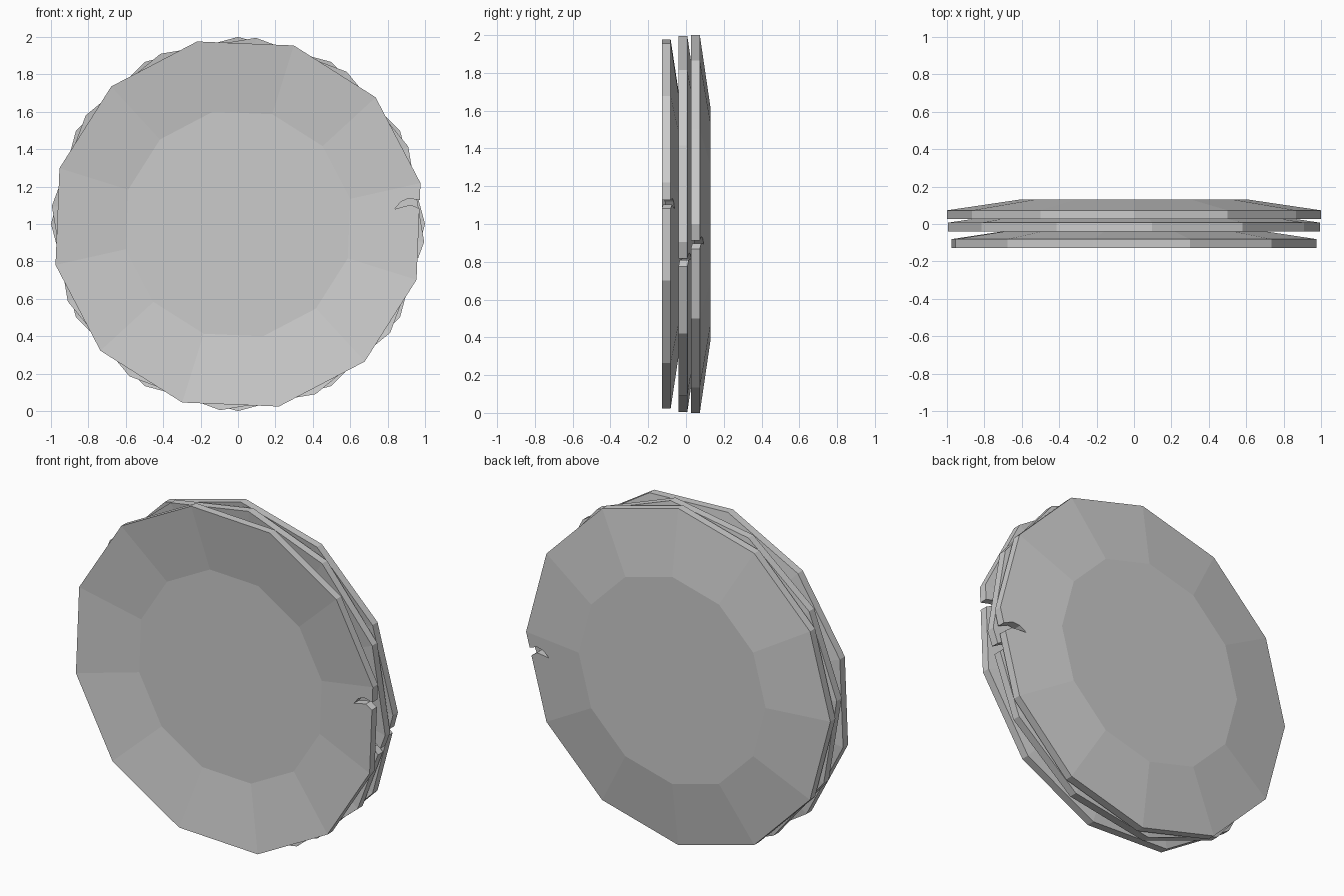
import bpy, bmesh
from math import sin, cos, radians

if "Cube" in bpy.data.objects:
    bpy.data.objects.remove(bpy.data.objects["Cube"])

SIDES = 12
R_OUT, R_IN = 1.0, 0.615
THICK, DISH = 0.047, 0.057

# Crescent chip in the rim, as (x, z) about the plate centre, for a plate turned 12.65 degrees
CHIP_TURN = 12.65
CHIP = [(1.05, 0.125), (0.976, 0.127), (0.912, 0.137), (0.87, 0.118), (0.837, 0.079),
        (0.88, 0.092), (0.925, 0.103), (0.968, 0.083), (1.05, 0.06)]


def make_object(name, bm):
    bmesh.ops.recalc_face_normals(bm, faces=bm.faces[:])
    mesh = bpy.data.meshes.new(name)
    bm.to_mesh(mesh)
    bm.free()
    ob = bpy.data.objects.new(name, mesh)
    bpy.context.collection.objects.link(ob)
    return ob


def turned(x, z, deg):
    a = radians(deg)
    return x * cos(a) - z * sin(a), 1 + x * sin(a) + z * cos(a)


def dish_plate(name, y, turn):
    # Dished sheet: front inner, front rim, back rim, back inner rings
    bm = bmesh.new()
    rings = []
    for r, dy in ((R_IN, DISH), (R_OUT, 0), (R_OUT, THICK), (R_IN, THICK + DISH)):
        ring = []
        for i in range(SIDES):
            x, z = turned(r, 0, turn + i * 360 / SIDES)
            ring.append(bm.verts.new((x, y + dy, z)))
        rings.append(ring)
    for a, b in zip(rings, rings[1:]):
        for i in range(SIDES):
            j = (i + 1) % SIDES
            bm.faces.new((a[i], a[j], b[j], b[i]))
    bm.faces.new(rings[0])
    bm.faces.new(rings[-1])
    plate = make_object(name, bm)

    # Cutter for the chip in the rim
    bm = bmesh.new()
    pts = [turned(px, pz, turn - CHIP_TURN) for px, pz in CHIP]
    front = [bm.verts.new((x, y - 0.1, z)) for x, z in pts]
    back = [bm.verts.new((x, y + 0.25, z)) for x, z in pts]
    n = len(pts)
    for i in range(n):
        j = (i + 1) % n
        bm.faces.new((front[i], front[j], back[j], back[i]))
    bm.faces.new(front)
    bm.faces.new(back)
    cutter = make_object(name + "_chip_cutter", bm)
    cutter.hide_render = True

    mod = plate.modifiers.new("chip", 'BOOLEAN')
    mod.operation = 'DIFFERENCE'
    mod.solver = 'EXACT'
    mod.object = cutter
    bpy.context.view_layer.objects.active = plate
    bpy.ops.object.modifier_apply(modifier=mod.name)
    bpy.data.objects.remove(cutter)


# Stack of three nested plates, each turned differently
dish_plate("front_plate", -0.128, 12.65)
dish_plate("middle_plate", -0.040, -5.5)
dish_plate("back_plate", 0.026, 0)
